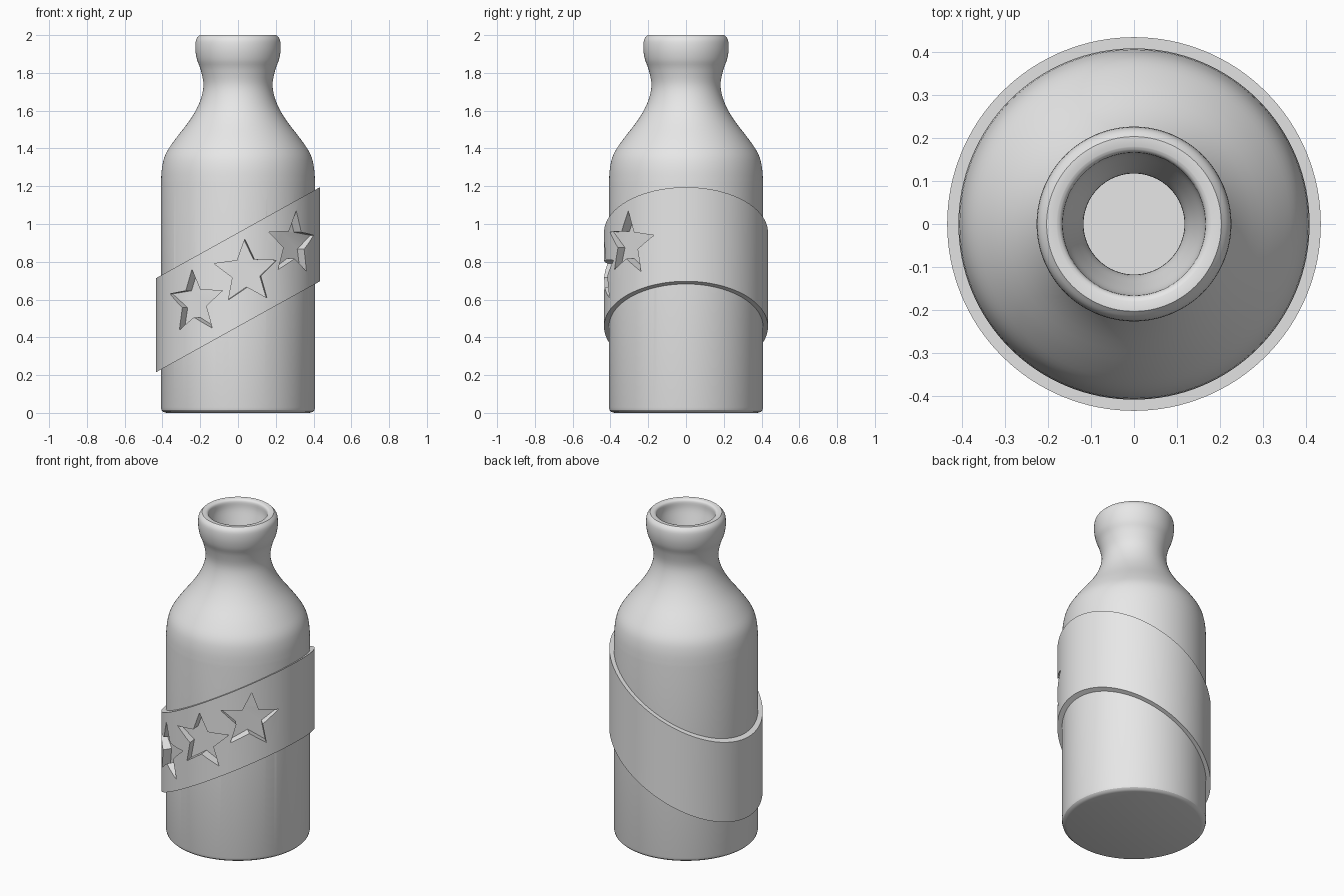
import bpy
import bmesh
from math import sin, cos, tau, radians
from mathutils import Vector

if "Cube" in bpy.data.objects:
    bpy.data.objects.remove(bpy.data.objects["Cube"])

SEGMENTS = 128

grey = bpy.data.materials.new("plain grey")
grey.use_nodes = True
grey.diffuse_color = (0.8, 0.8, 0.8, 1)
grey.node_tree.nodes["Principled BSDF"].inputs["Base Color"].default_value = (0.8, 0.8, 0.8, 1)


def add_object(name, bm):
    bmesh.ops.recalc_face_normals(bm, faces=bm.faces)
    mesh = bpy.data.meshes.new(name)
    bm.to_mesh(mesh)
    bm.free()
    mesh.materials.append(grey)
    obj = bpy.data.objects.new(name, mesh)
    bpy.context.collection.objects.link(obj)
    return obj


def activate(obj):
    bpy.ops.object.select_all(action="DESELECT")
    obj.select_set(True)
    bpy.context.view_layer.objects.active = obj


def smooth_curve(points, steps=4):
    """Catmull-Rom curve through the points."""
    pts = [Vector(p) for p in points]
    pts = [pts[0]] + pts + [pts[-1]]
    out = []
    for a, b, c, d in zip(pts, pts[1:], pts[2:], pts[3:]):
        for i in range(steps):
            t = i / steps
            out.append(0.5 * (2 * b + (c - a) * t + (2 * a - 5 * b + 4 * c - d) * t ** 2
                              + (3 * b - a - 3 * c + d) * t ** 3))
    return out + [pts[-1]]


def lathe(name, rows, closed=False):
    """Spin (radius, height, slope along x) rows around z."""
    bm = bmesh.new()
    rings = []
    for r, z, slope in rows:
        ring = []
        for i in range(SEGMENTS):
            a = tau * i / SEGMENTS
            ring.append(bm.verts.new((r * cos(a), r * sin(a), z + slope * r * cos(a))))
        rings.append(ring)
    pairs = list(zip(rings, rings[1:]))
    if closed:
        pairs.append((rings[-1], rings[0]))
    else:
        bm.faces.new(rings[0])
        bm.faces.new(rings[-1])
    for lower, upper in pairs:
        for i in range(SEGMENTS):
            j = (i + 1) % SEGMENTS
            bm.faces.new((lower[i], lower[j], upper[j], upper[i]))
    return add_object(name, bm)


# Hollow bottle: rounded foot, shoulder, neck, rolled rim, then the inner wall
foot = [(0.38, 0), (0.395, 0.005), (0.404, 0.014), (0.408, 0.03)]
shoulder = smooth_curve([(0.408, 1.22), (0.402, 1.3), (0.383, 1.37), (0.335, 1.445), (0.255, 1.55),
                         (0.205, 1.64), (0.183, 1.73), (0.197, 1.815), (0.217, 1.87), (0.226, 1.925),
                         (0.222, 1.975), (0.203, 2.0)])
mouth = smooth_curve([(0.18, 2.0), (0.167, 1.988), (0.162, 1.94), (0.14, 1.86), (0.12, 1.78),
                      (0.12, 1.71), (0.145, 1.62), (0.2, 1.52), (0.28, 1.42), (0.335, 1.33),
                      (0.348, 1.22)])
inside = [(0.348, 0.09), (0.32, 0.06)]
profile = foot + [tuple(p) for p in shoulder + mouth] + inside
bottle = lathe("bottle", [(r, z, 0) for r, z in profile])

# Slanted band around the body
SLOPE = 0.555
band = lathe("slanted_band", [(0.4, 0.456, SLOPE), (0.434, 0.456, SLOPE),
                              (0.434, 0.954, SLOPE), (0.4, 0.954, SLOPE)], closed=True)


# Star-shaped prisms that carve flat-bottomed recesses
def star_cutter(angle, height, tilt):
    normal = Vector((sin(angle), -cos(angle), 0))
    side = Vector((cos(angle), sin(angle), 0))
    bm = bmesh.new()
    rings = []
    for depth in (0.375, 0.55):
        ring = []
        for i in range(10):
            r = 0.175 if i % 2 == 0 else 0.079
            a = tau * i / 10 + tilt
            ring.append(bm.verts.new(normal * depth - side * r * sin(a)
                                     + Vector((0, 0, height + r * cos(a)))))
        rings.append(ring)
        bm.faces.new(ring)
    for i in range(10):
        j = (i + 1) % 10
        bm.faces.new((rings[0][i], rings[0][j], rings[1][j], rings[1][i]))
    cutter = add_object("star_cutter", bm)
    cutter.hide_render = True
    return cutter


cutters = [star_cutter(radians(a), z, radians(t))
           for a, z, t in ((-33, 0.585, 3), (6, 0.745, 3), (44, 0.895, -3))]

for obj in (bottle, band):
    activate(obj)
    for cutter in cutters:
        cut = obj.modifiers.new("star recess", "BOOLEAN")
        cut.operation = "DIFFERENCE"
        cut.solver = "EXACT"
        cut.object = cutter
        bpy.ops.object.modifier_apply(modifier=cut.name)
    bpy.ops.object.shade_smooth_by_angle(angle=radians(30))

for cutter in cutters:
    bpy.data.objects.remove(cutter)
